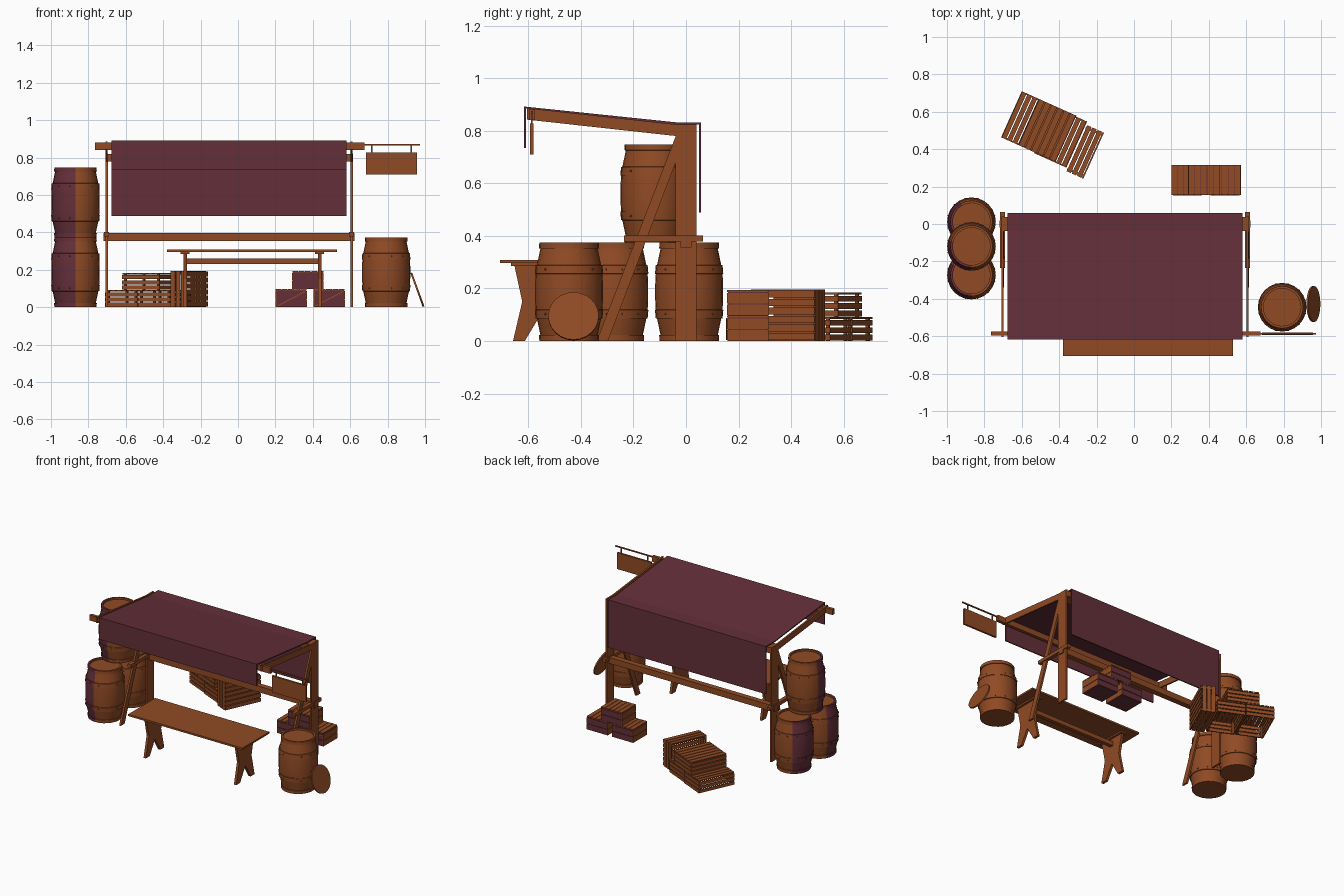
import bpy, bmesh, math
from mathutils import Matrix, Vector

if "Cube" in bpy.data.objects:
    bpy.data.objects.remove(bpy.data.objects["Cube"])


def material(name, rgb):
    m = bpy.data.materials.new(name)
    m.diffuse_color = (*rgb, 1)
    m.use_nodes = True
    m.node_tree.nodes["Principled BSDF"].inputs["Base Color"].default_value = m.diffuse_color
    return m


WOOD = material("brown wood", (0.28, 0.069, 0.018))
PLUM = material("plum cloth and paint", (0.127, 0.028, 0.041))


def finish(name, bm, mats=(WOOD,), matrix=None):
    bmesh.ops.recalc_face_normals(bm, faces=bm.faces)
    if matrix is not None:
        bm.transform(matrix)
    me = bpy.data.meshes.new(name)
    bm.to_mesh(me)
    bm.free()
    for m in mats:
        me.materials.append(m)
    ob = bpy.data.objects.new(name, me)
    bpy.context.collection.objects.link(ob)
    return ob


def add_box(bm, x0, x1, y0, y1, z0, z1, mat=0):
    m = Matrix.Translation(((x0 + x1) / 2, (y0 + y1) / 2, (z0 + z1) / 2))
    m = m @ Matrix.Diagonal((x1 - x0, y1 - y0, z1 - z0, 1))
    for v in bmesh.ops.create_cube(bm, size=1, matrix=m)["verts"]:
        for f in v.link_faces:
            f.material_index = mat


def boxes(name, items, mats=(WOOD,), matrix=None):
    bm = bmesh.new()
    for b in items:
        add_box(bm, *b)
    return finish(name, bm, mats, matrix)


def plate(name, pts, x0, x1, mat=WOOD):
    """Outline in the y-z plane, extruded from x0 to x1."""
    bm = bmesh.new()
    f = bm.faces.new([bm.verts.new((x0, y, z)) for y, z in pts])
    r = bmesh.ops.extrude_face_region(bm, geom=[f])
    bmesh.ops.translate(bm, vec=(x1 - x0, 0, 0),
                        verts=[g for g in r["geom"] if isinstance(g, bmesh.types.BMVert)])
    return finish(name, bm, (mat,))


# --- stall frame, mirrored about its own centre ---
CX = -0.0475
for side, s in (("left", -1), ("right", 1)):
    a, b = sorted((CX + s * 0.648, CX + s * 0.662))
    boxes(side + "_post", [(a, b, -0.04, 0.04, 0, 0.822)])
    plate(side + "_rafter", [(-0.605, 0.842), (-0.605, 0.886), (-0.04, 0.824), (0.04, 0.824),
                             (0.04, 0.78), (-0.04, 0.78)], a + 0.001, b - 0.001)
    plate(side + "_brace", [(-0.34, 0), (-0.297, 0), (-0.035, 0.69), (-0.035, 0.79)], a, b)
    boxes(side + "_side_rail", [(a - 0.006, b + 0.006, -0.235, 0.065, 0.378, 0.402)])
boxes("middle_beam", [(-0.718, 0.622, -0.02, 0.02, 0.355, 0.398)])
boxes("back_top_beam", [(-0.705, 0.61, -0.038, 0.038, 0.78, 0.82)])
boxes("front_top_beam", [(-0.765, 0.675, -0.597, -0.575, 0.84, 0.88)])

# --- cloth canopy with hanging front and back flaps ---
plate("canopy", [(-0.617, 0.735), (-0.617, 0.892), (-0.04, 0.832), (0.058, 0.832), (0.058, 0.488),
                 (0.05, 0.488), (0.05, 0.824), (-0.04, 0.824), (-0.609, 0.884), (-0.609, 0.735)],
      -0.677, 0.58, PLUM)

# --- hanging blank sign ---
boxes("sign", [(0.64, 0.972, -0.59, -0.582, 0.866, 0.874),
               (0.685, 0.957, -0.594, -0.58, 0.71, 0.828),
               (0.712, 0.72, -0.589, -0.583, 0.826, 0.868),
               (0.922, 0.93, -0.589, -0.583, 0.826, 0.868)])

# --- bench ---
boxes("bench_top", [(-0.38, 0.53, -0.707, -0.4, 0.296, 0.309)])
boxes("bench_stretcher", [(-0.28, 0.44, -0.567, -0.54, 0.23, 0.26)])
half = [(0.105, 0.0), (0.07, 0.15), (0.1, 0.288)]
notch = [(0.0, 0.1), (0.06, 0.0)]
outline = half + [(-y, z) for y, z in reversed(half)] + [(-0.06, 0.0), (0.0, 0.1), (0.06, 0.0)]
for name, x in (("left", -0.283), ("right", 0.437)):
    plate(name + "_bench_leg", [(y - 0.553, z) for y, z in outline], x - 0.009, x + 0.009)
    boxes(name + "_bench_cleat", [(x - 0.024, x + 0.024, -0.665, -0.44, 0.285, 0.297)])

# --- barrels ---
LOW = [(0.113, 0.0), (0.114, 0.022), (0.109, 0.023), (0.122, 0.085), (0.127, 0.086),
       (0.130, 0.118), (0.127, 0.119), (0.129, 0.155)]
H = 0.374
PROFILE = LOW + [(r, H - z) for r, z in reversed(LOW)] + [(0.1, H), (0.1, H - 0.012)]


def barrel(name, x, y, z, paint=None):
    n = 24
    bm = bmesh.new()
    rings = [[bm.verts.new((r * math.cos(math.tau * i / n), r * math.sin(math.tau * i / n), h))
              for i in range(n)] for r, h in PROFILE]
    for p, q in zip(rings, rings[1:]):
        for i in range(n):
            bm.faces.new((p[i], p[(i + 1) % n], q[(i + 1) % n], q[i]))
    bm.faces.new(rings[0])
    bm.faces.new(rings[-1])
    # studs on both hoops
    for i in range(12):
        for h in (0.102, H - 0.102):
            m = Matrix.Rotation(math.tau * (i + 0.5) / 12, 4, "Z") @ Matrix.Translation((0.128, 0, h))
            bmesh.ops.create_cube(bm, size=0.007, matrix=m)
    # painted sector of the side
    for f in bm.faces:
        c = f.calc_center_median()
        ang = math.degrees(math.atan2(c.y, c.x)) % 360
        if paint and math.hypot(c.x, c.y) > 0.1 and paint[0] < ang < paint[1]:
            f.material_index = 1
    ob = finish(name, bm, (WOOD, PLUM), Matrix.Translation((x, y, z)))
    bpy.ops.object.select_all(action="DESELECT")
    ob.select_set(True)
    bpy.context.view_layer.objects.active = ob
    bpy.ops.object.shade_smooth_by_angle(angle=math.radians(25))


barrel("back_barrel", -0.869, 0.012, 0, (125, 225))
barrel("front_barrel", -0.869, -0.273, 0, (150, 270))
barrel("top_barrel", -0.869, -0.12, H, (170, 270))
barrel("right_barrel", 0.792, -0.445, 0)

# --- loose lid leaning on the right barrel ---
bm = bmesh.new()
bmesh.ops.create_cone(bm, cap_ends=True, segments=24, radius1=0.096, radius2=0.096, depth=0.01)
finish("barrel_lid", bm, (WOOD,), Matrix.Translation((0.959, -0.428, 0.094))
       @ Matrix.Rotation(math.radians(70), 4, "Y"))


# --- slatted crates, turned upside down, in a rotated pile ---
def crate(name, matrix, w=0.19, l=0.27, h=0.092):
    t, parts = 0.008, []
    n = 6
    for i in range(n):
        parts.append((i * w / n + 0.003, (i + 1) * w / n - 0.003, -l, 0, h - t, h))
    for i in range(3):
        z0, z1 = i * (h - t) / 3 + 0.002, (i + 1) * (h - t) / 3 - 0.004
        for x in (0, w - t):
            parts.append((x, x + t, -l, 0, z0, z1))
        for y in (-l, -t):
            parts.append((t, w - t, y, y + t, z0, z1))
    for x in (t, w - 2.5 * t):
        for y in (-l + t, -2.5 * t):
            parts.append((x, x + 1.5 * t, y, y + 1.5 * t, 0, h - t))
    boxes(name, parts, (WOOD,), matrix)


PILE = Matrix.Translation((-0.6, 0.71, 0)) @ Matrix.Rotation(math.radians(-24.2), 4, "Z")
crate("low_crate_outer", PILE)
crate("low_crate_inner", PILE @ Matrix.Translation((0.195, -0.005, 0)))
crate("stacked_crate", PILE @ Matrix.Translation((0.1, 0, 0.092)), w=0.22)
crate("upright_crate", PILE @ Matrix.Translation((0.392, -0.022, 0.195))
      @ Matrix.Rotation(math.pi / 2, 4, "Y"), w=0.195, h=0.1)


# --- small painted boxes ---
def painted_box(name, x, z, diagonal):
    w, y0, y1, h = 0.168, 0.156, 0.316, 0.097
    parts = [(x + 0.004, x + w - 0.004, y0 + 0.004, y1 - 0.004, z, z + h - 0.006, 1)]
    for i in range(5):      # lid slats
        parts.append((x + i * w / 5 + 0.001, x + (i + 1) * w / 5 - 0.002, y0, y1, z + h - 0.008, z + h))
    for i in range(2):      # side boards
        for sx in (x, x + w - 0.005):
            parts.append((sx, sx + 0.005, y0, y1, z + i * 0.044 + 0.001, z + i * 0.044 + 0.042))
    for i in range(2):      # painted end boards
        for y in (y0, y1 - 0.005):
            parts.append((x + 0.005, x + w - 0.005, y, y + 0.005, z + i * 0.044 + 0.001, z + i * 0.044 + 0.042, 1))
    boxes(name, parts, (WOOD, PLUM))
    if diagonal:
        ang = math.atan2(h - 0.02, w - 0.02) * diagonal
        boxes(name + "_strip", [(-0.085, 0.085, -0.002, 0.002, -0.003, 0.003)], (WOOD,),
              Matrix.Translation((x + w / 2, y0 - 0.001, z + 0.045)) @ Matrix.Rotation(-ang, 4, "Y"))


painted_box("left_box", 0.2, 0, 1)
painted_box("right_box", 0.403, 0, 1)
painted_box("top_box", 0.29, 0.097, 0)
